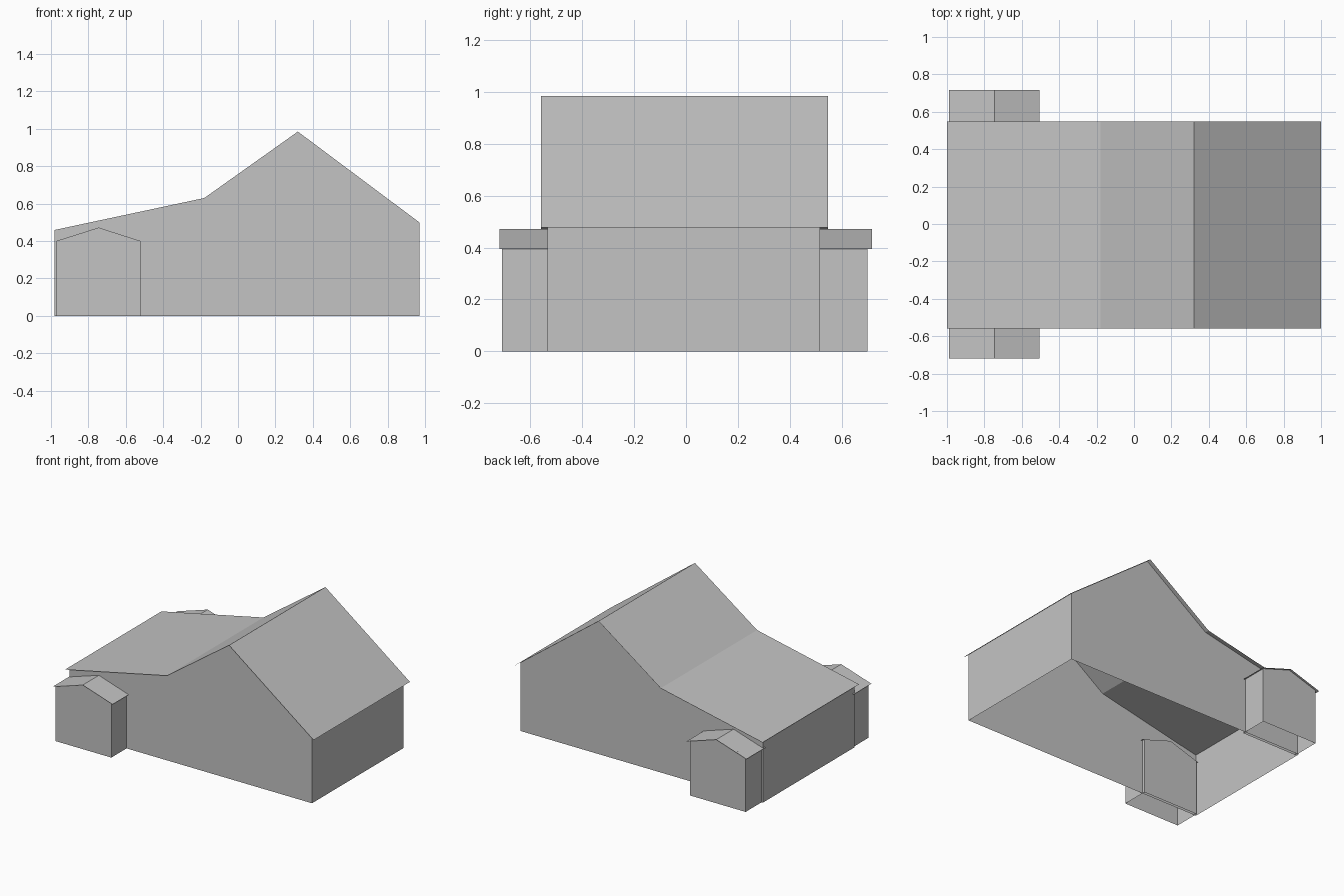
import bpy
import bmesh

cube = bpy.data.objects.get("Cube")
if cube:
    bpy.data.objects.remove(cube, do_unlink=True)

grey = bpy.data.materials.new("plain grey")
grey.use_nodes = True
colour = (0.55, 0.55, 0.55, 1)
grey.diffuse_color = colour
grey.node_tree.nodes["Principled BSDF"].inputs["Base Color"].default_value = colour


def finish(name, bm):
    mesh = bpy.data.meshes.new(name)
    bm.to_mesh(mesh)
    bm.free()
    mesh.materials.append(grey)
    obj = bpy.data.objects.new(name, mesh)
    bpy.context.collection.objects.link(obj)


def roof(name, line, y0, y1):
    """Thin sheet following a roof line of (x, z) points."""
    bm = bmesh.new()
    front = [bm.verts.new((x, y0, z)) for x, z in line]
    back = [bm.verts.new((x, y1, z)) for x, z in line]
    for i in range(len(line) - 1):
        bm.faces.new((front[i], front[i + 1], back[i + 1], back[i]))
    finish(name, bm)


def height(line, x):
    """Height of the roof line at x."""
    for (xa, za), (xb, zb) in zip(line, line[1:]):
        if xa <= x <= xb:
            return za + (zb - za) * (x - xa) / (xb - xa)


def walls(name, line, x0, x1, y0, y1):
    """Four walls, open below, whose tops meet the roof line."""
    top = [(x0, height(line, x0))] + line[1:-1] + [(x1, height(line, x1))]
    outline = [(x0, 0)] + top + [(x1, 0)]
    bm = bmesh.new()
    front = [bm.verts.new((x, y0, z)) for x, z in outline]
    back = [bm.verts.new((x, y1, z)) for x, z in outline]
    bm.faces.new(front[::-1])
    bm.faces.new(back)
    bm.faces.new((front[0], front[1], back[1], back[0]))
    bm.faces.new((front[-2], front[-1], back[-1], back[-2]))
    bmesh.ops.recalc_face_normals(bm, faces=bm.faces)
    finish(name, bm)


# Main house with a steep gable and a shallow lower slope
main_line = [(-1, 0.455), (-0.18, 0.63), (0.32, 0.985), (1, 0.477)]
walls("main_walls", main_line, -0.98, 0.97, -0.535, 0.517)
roof("main_roof", main_line, -0.56, 0.548)

# Small gabled annexes at the front and back
annex_line = [(-0.988, 0.395), (-0.745, 0.472), (-0.505, 0.395)]
for side, inner, outer, eave in (("front", -0.515, -0.71, -0.72),
                                 ("back", 0.497, 0.70, 0.717)):
    walls(side + "_annex_walls", annex_line, -0.97, -0.522,
          min(inner, outer), max(inner, outer))
    roof(side + "_annex_roof", annex_line, min(inner, eave), max(inner, eave))
